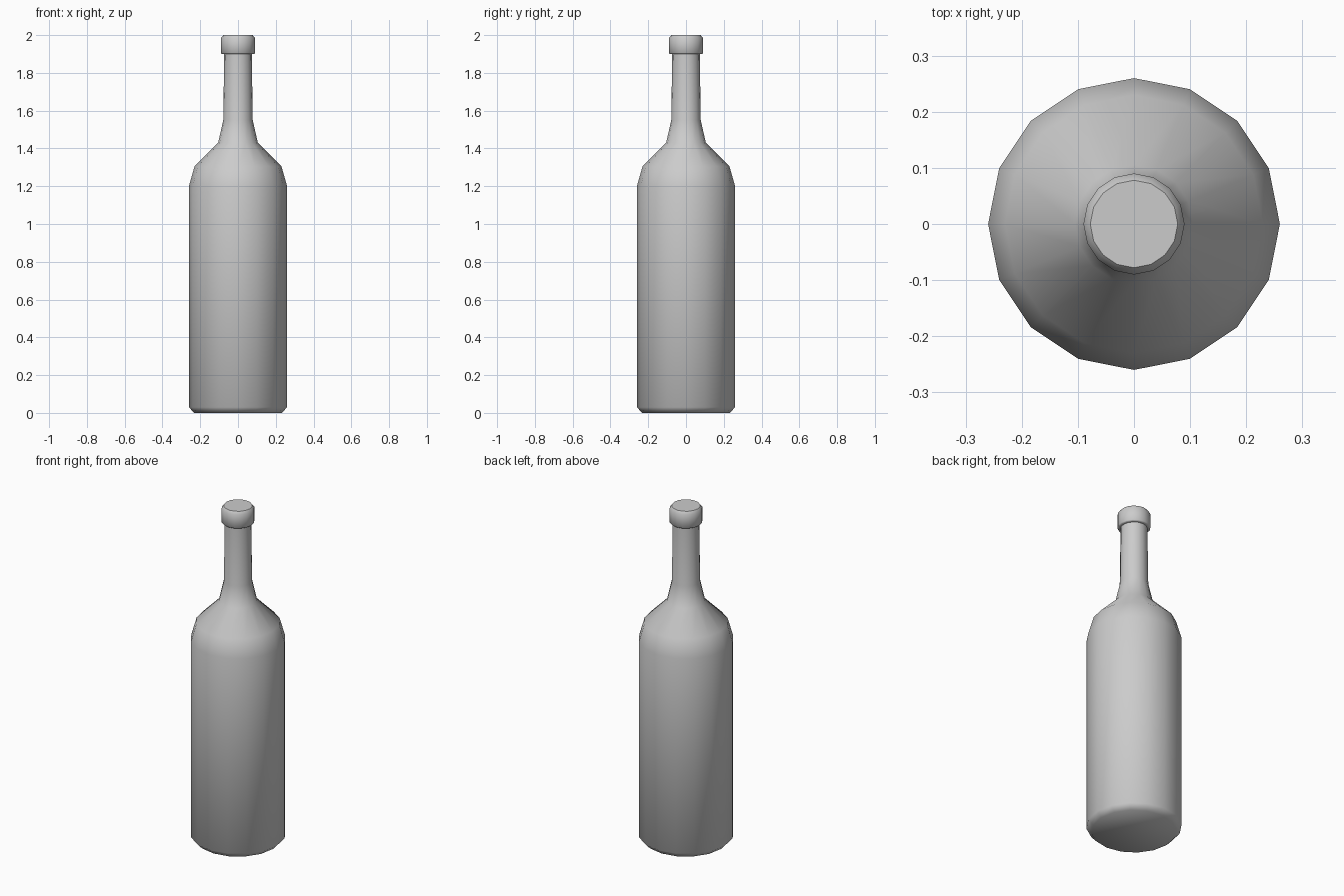
import bpy, bmesh, math

if "Cube" in bpy.data.objects:
    bpy.data.objects.remove(bpy.data.objects["Cube"])

SIDES = 16

def lathe(name, profile, angle):
    """Revolve (radius, height) points around z and cap both ends."""
    bm = bmesh.new()
    rings = []
    for r, z in profile:
        rings.append([bm.verts.new((r * math.cos(2 * math.pi * i / SIDES),
                                    r * math.sin(2 * math.pi * i / SIDES), z))
                      for i in range(SIDES)])
    for low, high in zip(rings, rings[1:]):
        for i in range(SIDES):
            j = (i + 1) % SIDES
            bm.faces.new((low[i], low[j], high[j], high[i]))
    bm.faces.new(rings[0][::-1])
    bm.faces.new(rings[-1])
    mesh = bpy.data.meshes.new(name)
    bm.to_mesh(mesh)
    bm.free()
    obj = bpy.data.objects.new(name, mesh)
    bpy.context.collection.objects.link(obj)
    bpy.ops.object.select_all(action='DESELECT')
    obj.select_set(True)
    bpy.context.view_layer.objects.active = obj
    bpy.ops.object.shade_smooth_by_angle(angle=math.radians(angle))
    return obj

# Bottle: base chamfer, body, shoulder, neck, and stepped lip with a flat top
lathe("bottle", [
    (0.232, 0.0), (0.26, 0.03), (0.26, 1.20), (0.23, 1.305),
    (0.105, 1.43), (0.078, 1.55), (0.073, 1.90),
    (0.085, 1.90), (0.09, 1.905), (0.09, 1.985), (0.078, 2.0),
], 50)
